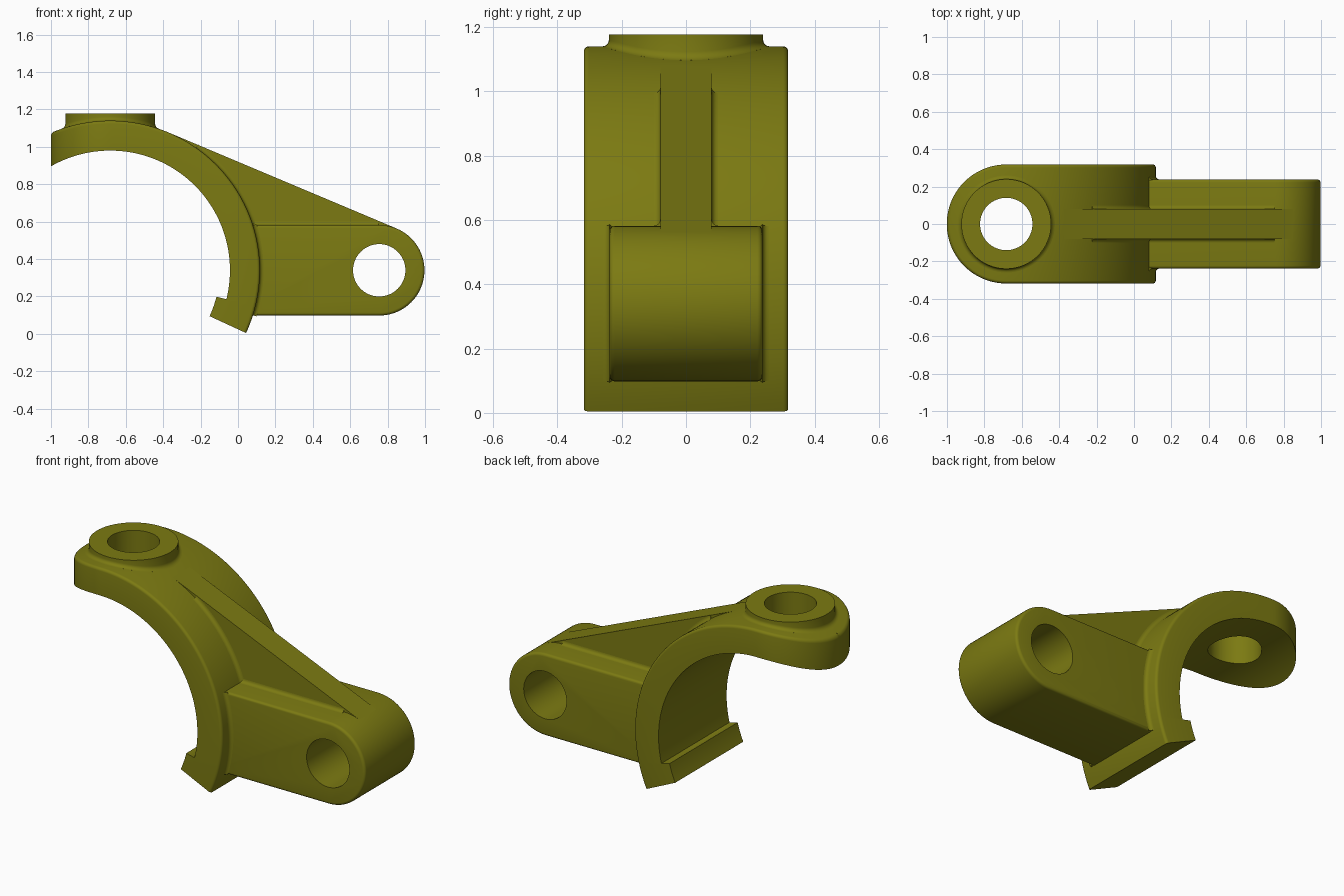
import bpy, bmesh
from math import sin, cos, pi, radians, sqrt

if "Cube" in bpy.data.objects:
    bpy.data.objects.remove(bpy.data.objects["Cube"])

XC, ZC = -0.683, 0.34           # arch centre
R_OUT, R_IN, R_LIP = 0.8, 0.64, 0.585
HALF = 0.318                    # half width of the arch
EX, ER = 0.755, 0.242           # pivot eye
HOLE = 0.14
ROUND, COVE = 0.016, 0.02

olive = bpy.data.materials.new("olive_metal")
olive.use_nodes = True
colour = (0.2, 0.195, 0.006, 1)
olive.diffuse_color = colour
olive.node_tree.nodes["Principled BSDF"].inputs["Base Color"].default_value = colour


def finish(name, bm):
    bmesh.ops.remove_doubles(bm, verts=bm.verts, dist=1e-5)
    bmesh.ops.recalc_face_normals(bm, faces=bm.faces)
    mesh = bpy.data.meshes.new(name)
    bm.to_mesh(mesh)
    bm.free()
    ob = bpy.data.objects.new(name, mesh)
    bpy.context.collection.objects.link(ob)
    mesh.materials.append(olive)
    return ob


def skin(name, loops, cyclic=False):
    """Skin a list of closed loops, capping the ends."""
    bm = bmesh.new()
    rows = [[bm.verts.new(p) for p in loop] for loop in loops]
    n = len(rows[0])
    pairs = list(zip(rows, rows[1:]))
    for a, b in pairs:
        for i in range(n):
            j = (i + 1) % n
            bm.faces.new((a[i], a[j], b[j], b[i]))
    bm.faces.new(rows[0])
    bm.faces.new(rows[-1])
    return finish(name, bm)


def prism(name, outline, half, rounding=0):
    """Extrude an x-z outline along y, rounding the rims if asked."""
    bm = bmesh.new()
    face = bm.faces.new([bm.verts.new((x, -half, z)) for x, z in outline])
    new = bmesh.ops.extrude_face_region(bm, geom=[face])["geom"]
    for v in new:
        if isinstance(v, bmesh.types.BMVert):
            v.co.y = half
    if rounding:
        rims = [e for e in bm.edges
                if abs(e.verts[0].co.y - e.verts[1].co.y) < 1e-6]
        bmesh.ops.bevel(bm, geom=rims, offset=rounding, segments=4,
                        profile=0.5, affect='EDGES')
    return finish(name, bm)


def drill(ob, location, rotation):
    bpy.ops.mesh.primitive_cylinder_add(vertices=64, radius=HOLE, depth=1.2,
                                        location=location, rotation=rotation)
    cutter = bpy.context.object
    cutter.hide_render = True
    mod = ob.modifiers.new("hole", 'BOOLEAN')
    mod.operation, mod.solver, mod.object = 'DIFFERENCE', 'EXACT', cutter
    bpy.context.view_layer.objects.active = ob
    bpy.ops.object.modifier_apply(modifier=mod.name)
    bpy.data.objects.remove(cutter)


def polar(r, angle, cx=XC):
    return cx + r * cos(angle), ZC + r * sin(angle)


def cove(a0, b0, steps=5):
    """Concave quarter arc from (a0, b0 + COVE) to (a0 + COVE, b0)."""
    arc = [pi / 2 * i / steps for i in range(steps + 1)]
    return [(a0 + COVE * (1 - cos(a)), b0 + COVE * (1 - sin(a))) for a in arc]


def spread(start, end, count):
    return [radians(start + (end - start) * i / count) for i in range(count + 1)]


# Arched body: rounded tongue on the left, quarter ring, lip at the foot
rim = [(ROUND * (1 - cos(a)), ROUND * (1 - sin(a))) for a in spread(0, 90, 4)]


def mirror_loop(side):
    return side + [(x, -y, z) for x, y, z in reversed(side)]


def tongue_section(t):
    def point(plan, r):
        dx = plan * sin(t)
        return XC - dx, plan * cos(t), ZC + sqrt(r * r - dx * dx)
    return mirror_loop([point(HALF, R_IN)] +
                       [point(HALF - i, R_OUT - d) for i, d in rim])


def ring_section(angle, inner):
    def point(y, r):
        x, z = polar(r, angle)
        return x, y, z
    return mirror_loop([point(HALF, inner)] +
                       [point(HALF - i, R_OUT - d) for i, d in rim])


loops = [tongue_section(t) for t in spread(89.9, 0, 32)]
loops += [ring_section(a, R_IN) for a in spread(90, -14, 56)[1:]]
loops += [ring_section(a, R_LIP) for a in spread(-14, -24.8, 6)]
body = skin("arched_body", loops)
drill(body, (XC, 0, 1), (0, 0, 0))

# Boss with a cove that follows the curved top
boss_loops = []
for r, h in [(0.2, -0.06), (0.26, -0.02)] + cove(0.24, 0)[::-1]:
    boss_loops.append([(XC + r * cos(a), r * sin(a),
                        ZC + sqrt(R_OUT ** 2 - (r * cos(a)) ** 2) + h)
                       for a in spread(0, 360, 64)[:-1]])
boss_loops.append([(x, y, 1.177) for x, y, z in boss_loops[-1]])
boss = skin("bolt_boss", boss_loops)
drill(boss, (XC, 0, 1), (0, 0, 0))

# Arm ending in the pivot eye
eye = [polar(ER, a, EX) for a in spread(-90, 90, 40)]
arm = prism("pivot_arm", [(0, ZC - ER)] + eye + [(0, ZC + ER)], 0.238, ROUND)
drill(arm, (EX, 0, ZC), (pi / 2, 0, 0))

# Web tangent to both the arch and the eye
tangent = radians(67.2)
web = [polar(ER, tangent, EX), polar(R_OUT, tangent)]
web += [polar(0.74, a) for a in spread(64, 20, 8)]
web += [(0.06, 0.5), (0.8, 0.53)]
prism("web", web, 0.08)

# Coves where the arm and web meet the arch, and the web meets the arm
for side, sign in (("left", 1), ("right", -1)):
    for part, y0, lo, hi in (("arm", 0.238, -17.5, 17.5), ("web", 0.08, 17, 55)):
        section = cove(y0, R_OUT) + [(y0 - 0.01, R_OUT - 0.01)]
        loops = []
        for a in spread(lo, hi, 20):
            points = [(y, polar(r, a)) for y, r in section]
            loops.append([(p[0], sign * y, p[1]) for y, p in points])
        skin(f"{part}_cove_{side}", loops)
    section = cove(0.08, ZC + ER) + [(0.07, ZC + ER - 0.01)]
    skin(f"web_base_cove_{side}",
         [[(x, sign * y, z) for y, z in section] for x in (0.05, 0.75)])

# Smooth shading with crisp edges
bpy.ops.object.select_all(action='DESELECT')
for ob in bpy.context.collection.objects:
    if ob.type == 'MESH' and olive.name in ob.data.materials:
        ob.select_set(True)
        bpy.context.view_layer.objects.active = ob
bpy.ops.object.shade_smooth_by_angle(angle=radians(30))
